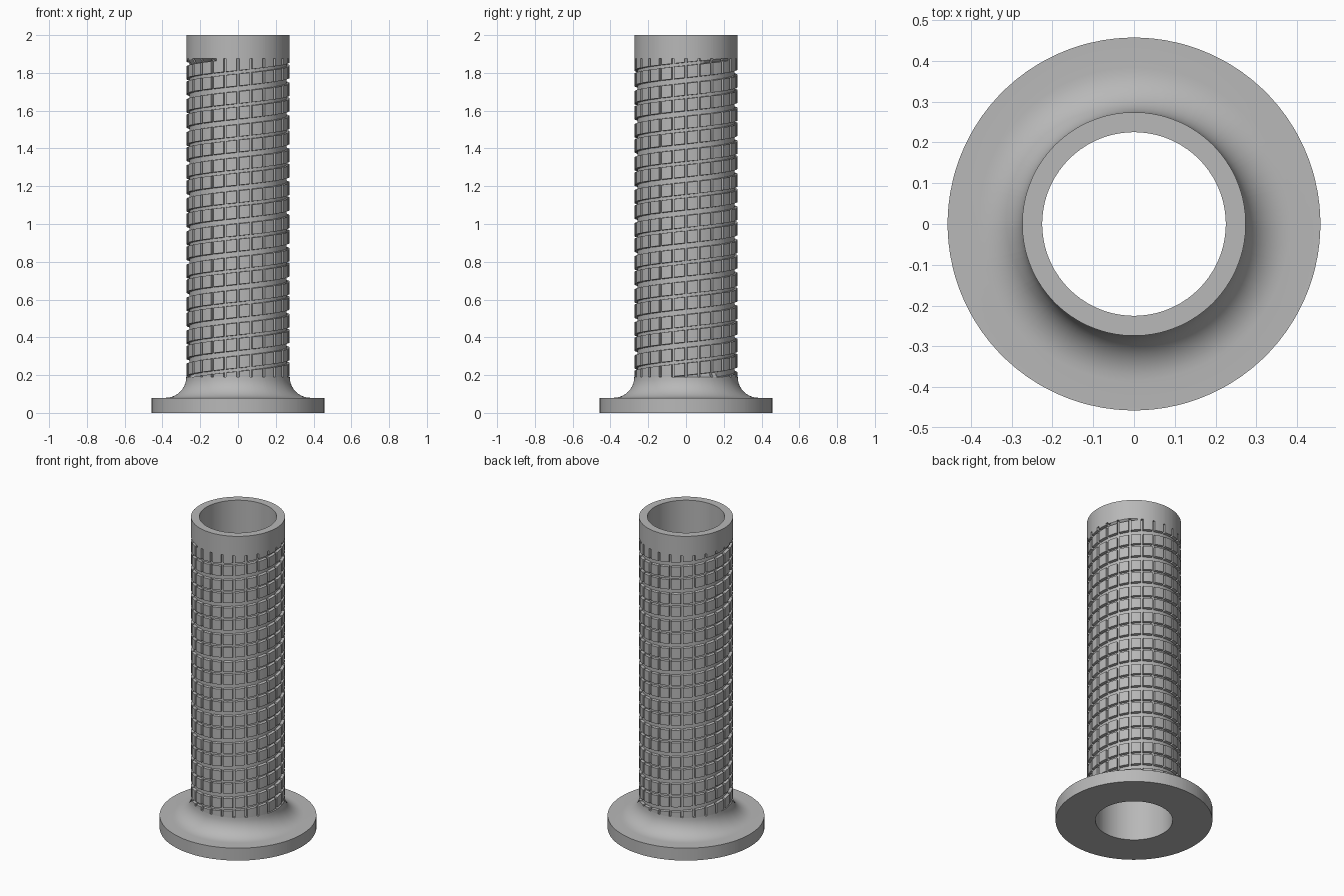
import bpy, bmesh, math

cube = bpy.data.objects.get("Cube")
if cube:
    bpy.data.objects.remove(cube, do_unlink=True)

RADIUS, BORE, FLANGE = 0.274, 0.225, 0.457
LOW, HIGH, TOP = 0.19, 1.875, 2.0
PITCH, DEPTH, GROOVES = 0.175, 0.017, 24

grey = bpy.data.materials.new("plain grey")
grey.use_nodes = True
grey.diffuse_color = (0.48, 0.48, 0.48, 1)
grey.node_tree.nodes["Principled BSDF"].inputs["Base Color"].default_value = (0.48, 0.48, 0.48, 1)


def groove_steps(centre, half):
    """Edge and floor positions of one groove, with the depth at each."""
    return [(centre - half, 0), (centre - half * 0.85, DEPTH),
            (centre + half * 0.85, DEPTH), (centre + half, 0)]


# Angular positions shared by every part: upright grooves with plain strips between
step = math.tau / GROOVES
angles = []
for i in range(GROOVES):
    angles += groove_steps(i * step, 0.026)
    angles += [((i + f) * step, 0) for f in (0.37, 0.63)]
angles.append((angles[0][0] + math.tau, 0))


def sweep(name, column):
    """Join one column of (radius, height) points per angle into a skin."""
    bm = bmesh.new()
    rows = [[bm.verts.new((r * math.cos(a), r * math.sin(a), z)) for r, z in column(a, cut)]
            for a, cut in angles]
    for here, after in zip(rows, rows[1:]):
        for j in range(len(here) - 1):
            bm.faces.new((here[j], after[j], after[j + 1], here[j + 1]))
    bmesh.ops.remove_doubles(bm, verts=bm.verts, dist=0.00002)
    mesh = bpy.data.meshes.new(name)
    bm.to_mesh(mesh)
    bm.free()
    mesh.materials.append(grey)
    obj = bpy.data.objects.new(name, mesh)
    bpy.context.collection.objects.link(obj)
    bpy.ops.object.select_all(action='DESELECT')
    obj.select_set(True)
    bpy.context.view_layer.objects.active = obj
    bpy.ops.object.shade_smooth_by_angle(angle=math.radians(30))


# Base flange with a concave fillet rising into the sleeve
fillet = 0.11
base = [(BORE, LOW), (BORE, 0), (FLANGE, 0), (FLANGE, 0.08)]
for i in range(11):
    t = math.pi / 2 * i / 10
    base.append((RADIUS + fillet * (1 - math.sin(t)), LOW - fillet * math.cos(t)))
sweep("base_flange", lambda a, cut: base)

# Plain end collar and the straight bore below it
collar = [(RADIUS, HIGH), (RADIUS, TOP), (BORE, TOP), (BORE, LOW)]
sweep("end_collar_and_bore", lambda a, cut: collar)


# Grip sleeve: a wide and a narrow spiral groove crossing the upright grooves
def sleeve(a, cut):
    points = [(RADIUS, LOW)]
    for turn in range(-2, 12):
        start = 0.185 + PITCH * (turn + a / math.tau)
        for z, dip in groove_steps(start, 0.015) + groove_steps(start + PITCH / 2, 0.009):
            inside = LOW < z < HIGH - 0.01
            z = min(max(z, LOW), HIGH)
            points.append((RADIUS - max(cut, dip if inside else 0), z))
    points.append((RADIUS, HIGH))
    return points


sweep("grip_sleeve", sleeve)
